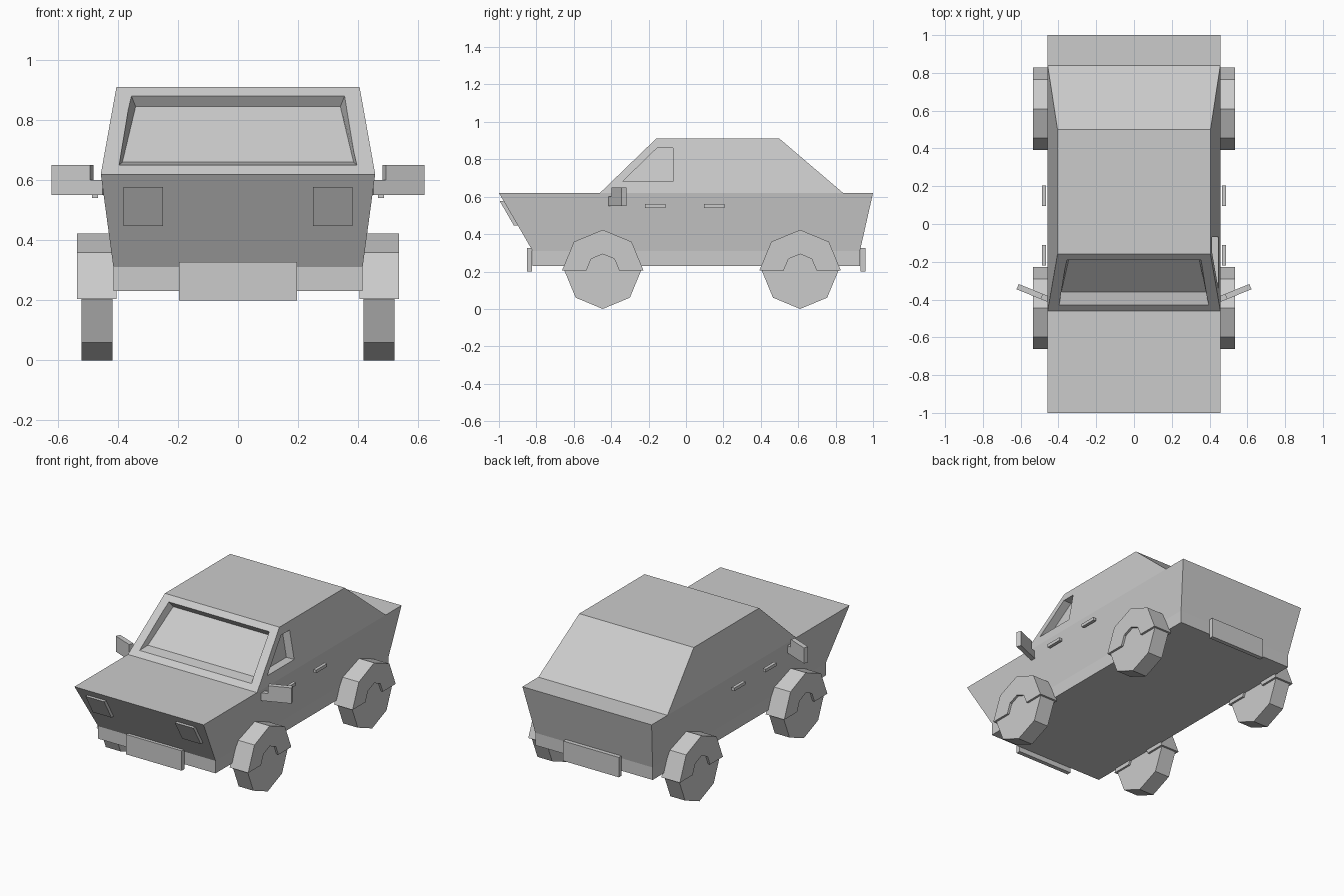
import bpy
from math import sin, cos, pi, radians
from mathutils import Vector

if "Cube" in bpy.data.objects:
    bpy.data.objects.remove(bpy.data.objects["Cube"])


def loft(name, rings):
    """Closed solid through matching rings of points, capped at both ends."""
    n = len(rings[0])
    verts = [p for r in rings for p in r]
    faces = [tuple(range(n))[::-1], tuple(range((len(rings) - 1) * n, len(rings) * n))]
    for k in range(len(rings) - 1):
        for i in range(n):
            j = (i + 1) % n
            faces.append((k * n + i, k * n + j, (k + 1) * n + j, (k + 1) * n + i))
    me = bpy.data.meshes.new(name)
    me.from_pydata(verts, [], faces)
    ob = bpy.data.objects.new(name, me)
    bpy.context.collection.objects.link(ob)
    # consistent outward normals
    import bmesh
    bm = bmesh.new()
    bm.from_mesh(me)
    bmesh.ops.recalc_face_normals(bm, faces=bm.faces)
    bm.to_mesh(me)
    bm.free()
    return ob


def rect(w, y0, y1, z):
    return [(-w, y0, z), (w, y0, z), (w, y1, z), (-w, y1, z)]


def prism(name, profile, x0, x1):
    """Extrude a (y, z) profile along x."""
    return loft(name, [[(x, y, z) for y, z in profile] for x in (x0, x1)])


def box(name, x, y, z):
    return prism(name, [(y[0], z[0]), (y[1], z[0]), (y[1], z[1]), (y[0], z[1])], *x)


def cut(ob, cutter):
    m = ob.modifiers.new("recess", "BOOLEAN")
    m.operation, m.solver, m.object = "DIFFERENCE", "EXACT", cutter
    cutter.hide_render = True
    cutter.hide_set(True)


def arc(cy, cz, r, a0, a1, n):
    return [(cy + r * cos(a0 + (a1 - a0) * i / n), cz + r * sin(a0 + (a1 - a0) * i / n))
            for i in range(n + 1)]


# Lower body
loft("body", [rect(0.415, -0.82, 0.93, 0.23), rect(0.415, -0.82, 0.93, 0.31),
              rect(0.457, -1.0, 1.0, 0.62)])

# Cabin
cabin = loft("cabin", [rect(0.457, -0.46, 0.84, 0.62), rect(0.405, -0.16, 0.50, 0.91)])

# Windscreen recess
outer = [Vector(p) for p in [(-0.396, -0.429, 0.65), (0.396, -0.429, 0.65),
                             (0.355, -0.191, 0.88), (-0.355, -0.191, 0.88)]]
inner = [Vector(p) for p in [(-0.385, -0.36, 0.66), (0.385, -0.36, 0.66),
                             (0.341, -0.168, 0.845), (-0.341, -0.168, 0.845)]]
cut(cabin, loft("windscreen_cutter", [[o - (i - o) * 0.3 for o, i in zip(outer, inner)], inner]))

# Side window recess, right side only
window = [(-0.34, 0.68), (-0.155, 0.86), (-0.07, 0.86), (-0.07, 0.68)]
cut(cabin, loft("window_cutter", [[(0.457 - 0.179 * (z - 0.62) + d, y, z) for y, z in window]
                                  for d in (-0.055, 0.05)]))

# Front and rear plates
box("front_plate", (-0.197, 0.197), (-0.85, -0.823), (0.20, 0.327))
box("rear_plate", (-0.197, 0.197), (0.933, 0.96), (0.20, 0.327))

for s, side in ((-1, "left"), (1, "right")):
    # Headlights lying on the sloped nose
    prism(f"headlight_{side}", [(-0.996, 0.577), (-0.965, 0.577), (-0.89, 0.447), (-0.921, 0.447)],
          s * 0.25, s * 0.382)

    # Wheels and half-octagon fenders
    for cy, end in ((-0.445, "front"), (0.61, "rear")):
        prism(f"{end}_wheel_{side}", arc(cy, 0.205, 0.205, 0, 2 * pi, 8)[:-1], s * 0.418, s * 0.522)
        arch = arc(cy, 0.205, 0.218, 0, pi, 4) + arc(cy, 0.205, 0.088, pi, 0, 4)
        prism(f"{end}_fender_{side}", arch, s * 0.405, s * 0.536)

    # Door handles
    for y, end in ((-0.22, "front"), (0.095, "rear")):
        box(f"{end}_door_handle_{side}", (s * 0.467, s * 0.487), (y, y + 0.11), (0.54, 0.56))

    # Door mirrors: L profile swept back
    shape = [(-0.01, 0.55), (0.174, 0.55), (0.174, 0.65), (0.034, 0.65), (0.034, 0.60), (-0.01, 0.60)]
    c, q = cos(radians(22)), sin(radians(22))
    loft(f"mirror_{side}", [[(s * (0.455 + u * c - t * q), -0.397 + u * q + t * c, z) for u, z in shape]
                            for t in (-0.015, 0.015)])
